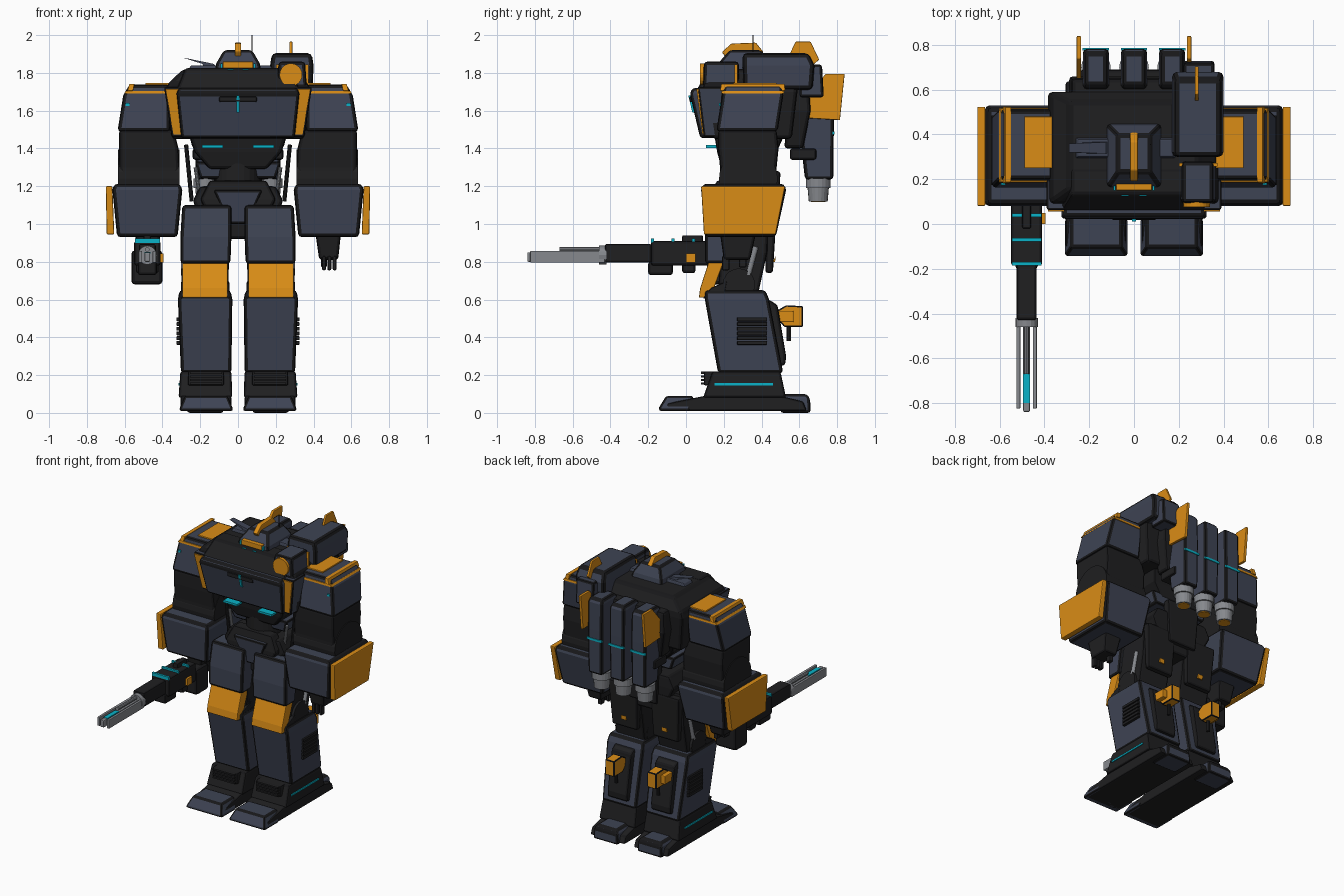
import bpy, bmesh, math
from mathutils import Vector, Matrix


def mat(name, rgb):
    m = bpy.data.materials.new(name)
    m.diffuse_color = (*rgb, 1)
    return m


NAVY = mat("slate_blue", (0.048, 0.057, 0.088))
BLACK = mat("charcoal", (0.014, 0.014, 0.015))
EDGE = mat("edge_black", (0.009, 0.009, 0.010))
ORANGE = mat("amber", (0.70, 0.265, 0.008))
GREY = mat("steel", (0.24, 0.25, 0.27))
CYAN = mat("cyan_glow", (0.003, 0.45, 0.58))


def finish(name, bm, m, bev=0.0, mirror=False, edge=True):
    bmesh.ops.recalc_face_normals(bm, faces=bm.faces)
    me = bpy.data.meshes.new(name)
    bm.to_mesh(me)
    bm.free()
    me.materials.append(m)
    o = bpy.data.objects.new(name, me)
    bpy.context.collection.objects.link(o)
    if bev:
        b = o.modifiers.new("chamfer", 'BEVEL')
        b.width, b.segments, b.limit_method = bev * (1.25 if edge else 1), 2, 'ANGLE'
        if edge:
            me.materials.append(EDGE)
            b.material = 1
    if mirror:
        o.modifiers.new("mirror", 'MIRROR')
    return o


def stack(name, rects, m, bev=0.012, mirror=False, edge=True):
    """Loft through horizontal rectangles (x0, x1, y0, y1, z)."""
    bm = bmesh.new()
    rings = [[bm.verts.new(p) for p in ((a, c, z), (b, c, z), (b, d, z), (a, d, z))]
             for a, b, c, d, z in rects]
    bm.faces.new(rings[0])
    bm.faces.new(rings[-1])
    for r, s in zip(rings, rings[1:]):
        for i in range(4):
            j = (i + 1) % 4
            bm.faces.new((r[i], r[j], s[j], s[i]))
    return finish(name, bm, m, bev, mirror, edge)


def box(name, x0, x1, y0, y1, z0, z1, m, bev=0.0, mirror=False, edge=True):
    return stack(name, [(x0, x1, y0, y1, z0), (x0, x1, y0, y1, z1)], m, bev, mirror, edge)


def prism(name, prof, x0, x1, m, bev=0.012, mirror=False, edge=True):
    """Side profile of (y, z) points extruded across x."""
    bm = bmesh.new()
    a = [bm.verts.new((x0, y, z)) for y, z in prof]
    b = [bm.verts.new((x1, y, z)) for y, z in prof]
    bm.faces.new(a)
    bm.faces.new(b)
    for i in range(len(prof)):
        j = (i + 1) % len(prof)
        bm.faces.new((a[i], a[j], b[j], b[i]))
    return finish(name, bm, m, bev, mirror, edge)


def rod(name, p, q, r, m, r2=None, n=16, mirror=False):
    p, q = Vector(p), Vector(q)
    bm = bmesh.new()
    rot = (q - p).to_track_quat('Z', 'Y').to_matrix().to_4x4()
    bmesh.ops.create_cone(bm, cap_ends=True, segments=n, radius1=r, radius2=r if r2 is None else r2,
                          depth=(q - p).length, matrix=Matrix.Translation((p + q) / 2) @ rot)
    return finish(name, bm, m, 0, mirror)


# Feet
prism("sole", [(-0.12, 0.01), (0.64, 0.01), (0.62, 0.06), (0.50, 0.09), (0.10, 0.09), (-0.10, 0.05)],
      0.035, 0.305, BLACK, 0.008, True)
stack("toe_cap", [(0.025, 0.312, -0.145, 0.02, 0.01), (0.03, 0.307, -0.142, 0.025, 0.03),
                  (0.055, 0.282, -0.105, 0.04, 0.09)], NAVY, 0.01, True)
stack("heel_block", [(0.075, 0.27, 0.50, 0.66, 0.0), (0.08, 0.265, 0.50, 0.657, 0.075),
                     (0.095, 0.25, 0.50, 0.64, 0.10)], NAVY, 0.012, True)
# Ankles
stack("ankle_cuff", [(0.03, 0.315, 0.09, 0.53, 0.08), (0.035, 0.305, 0.14, 0.50, 0.22)], BLACK, 0.01, True)
box("ankle_glow_strip", 0.306, 0.316, 0.15, 0.46, 0.145, 0.157, CYAN, 0, True)
box("ankle_vent", 0.075, 0.265, 0.095, 0.19, 0.145, 0.22, BLACK, 0.006, True)
for i in range(4):
    box("ankle_louvre", 0.085, 0.255, 0.08, 0.10, 0.15 + i * 0.019, 0.161 + i * 0.019, BLACK, 0, True)
# Shins
stack("shin", [(0.035, 0.302, 0.17, 0.515, 0.21), (0.03, 0.318, 0.10, 0.44, 0.60),
               (0.04, 0.31, 0.10, 0.42, 0.65)], NAVY, 0.014, True)
for i in range(6):
    box("shin_side_louvre", 0.295, 0.326, 0.27, 0.43, 0.36 + i * 0.025, 0.381 + i * 0.025, BLACK, 0.004, True)
prism("calf_panel", [(0.44, 0.25), (0.525, 0.25), (0.53, 0.30), (0.485, 0.57), (0.44, 0.60), (0.40, 0.60)],
      0.09, 0.25, BLACK, 0.012, True)
prism("calf_bracket", [(0.48, 0.54), (0.53, 0.57), (0.62, 0.565), (0.62, 0.455), (0.52, 0.455), (0.49, 0.49)],
      0.13, 0.20, ORANGE, 0.006, True)
box("calf_bracket_arm", 0.20, 0.235, 0.48, 0.57, 0.48, 0.54, ORANGE, 0.006, True, False)
rod("calf_pin", (0.165, 0.545, 0.38), (0.165, 0.545, 0.50), 0.012, BLACK, n=10, mirror=True)
# Knees and thighs
prism("knee_guard", [(0.068, 0.61), (0.13, 0.61), (0.20, 0.80), (0.19, 0.815), (0.125, 0.815), (0.075, 0.66)],
      0.055, 0.295, ORANGE, 0.006, True, False)
prism("knee_side", [(0.09, 0.605), (0.20, 0.605), (0.22, 0.70), (0.13, 0.66)], 0.045, 0.303, BLACK, 0.006, True)
rod("knee_joint", (0.05, 0.28, 0.68), (0.30, 0.28, 0.68), 0.085, BLACK, n=20, mirror=True)
stack("thigh_core", [(0.055, 0.28, 0.17, 0.38, 0.62), (0.045, 0.285, 0.18, 0.43, 0.85),
                     (0.05, 0.28, 0.18, 0.44, 1.08)], BLACK, 0.012, True)
stack("thigh_plate", [(0.04, 0.305, 0.10, 0.21, 0.79), (0.035, 0.305, 0.10, 0.23, 0.93),
                      (0.035, 0.295, 0.12, 0.26, 1.10)], NAVY, 0.014, True)
stack("rear_thigh_plate", [(0.06, 0.26, 0.42, 0.46, 0.74), (0.05, 0.28, 0.42, 0.48, 1.06)], BLACK, 0.012, True)
prism("rear_thigh_mark", [(0.46, 0.80), (0.472, 0.80), (0.474, 0.83)], 0.14, 0.18, ORANGE, 0, True)
rod("thigh_piston", (0.288, 0.33, 0.73), (0.288, 0.37, 0.88), 0.014, GREY, n=12, mirror=True)
# Pelvis and waist
stack("pelvis", [(-0.14, 0.14, 0.20, 0.46, 0.92), (-0.24, 0.24, 0.18, 0.48, 1.12),
                 (-0.20, 0.20, 0.18, 0.48, 1.20)], BLACK, 0.014)
stack("hip_front_plate", [(-0.17, 0.17, 0.14, 0.22, 1.07), (-0.20, 0.20, 0.14, 0.22, 1.13),
                          (-0.15, 0.15, 0.16, 0.24, 1.23)], BLACK, 0.012)
stack("crotch_plate", [(-0.05, 0.05, 0.15, 0.24, 1.0), (-0.13, 0.13, 0.125, 0.24, 1.18)], NAVY, 0.01)
rod("waist_turret", (0, 0.30, 1.18), (0, 0.30, 1.32), 0.12, BLACK, n=24)
stack("waist_block", [(-0.20, 0.20, 0.24, 0.46, 1.24), (-0.23, 0.23, 0.22, 0.46, 1.33)], NAVY, 0.012)
stack("rear_skirt", [(-0.11, 0.11, 0.44, 0.49, 0.98), (-0.13, 0.13, 0.44, 0.50, 1.28)], BLACK, 0.012)
rod("waist_piston", (0.245, 0.25, 1.12), (0.275, 0.25, 1.42), 0.011, BLACK, n=10, mirror=True)
rod("waist_hose", (0.20, 0.23, 1.13), (0.225, 0.23, 1.30), 0.010, GREY, n=10, mirror=True)
# Torso
stack("belly", [(-0.15, 0.15, 0.19, 0.46, 1.29), (-0.23, 0.23, 0.165, 0.48, 1.38),
                (-0.26, 0.26, 0.15, 0.52, 1.47)], BLACK, 0.014)
prism("belly_glow_slit", [(0.105, 1.403), (0.165, 1.403), (0.165, 1.417), (0.105, 1.417)],
      0.08, 0.19, CYAN, 0, True)
stack("torso", [(-0.35, 0.35, 0.14, 0.56, 1.45), (-0.385, 0.385, 0.09, 0.59, 1.70),
                (-0.375, 0.375, 0.09, 0.59, 1.74), (-0.29, 0.29, 0.15, 0.55, 1.82)], BLACK, 0.016)
stack("chest_wing", [(0.25, 0.35, 0.095, 0.18, 1.46), (0.25, 0.392, 0.062, 0.20, 1.725)], NAVY, 0.008, True)
stack("chest_side_panel", [(0.29, 0.342, 0.087, 0.10, 1.475), (0.31, 0.384, 0.055, 0.07, 1.715)],
      ORANGE, 0, True)
stack("chest_plate", [(-0.30, 0.30, 0.075, 0.20, 1.455), (-0.325, 0.325, 0.02, 0.18, 1.69),
                      (-0.315, 0.315, 0.035, 0.18, 1.72)], NAVY, 0.012)
stack("chest_brow", [(-0.325, 0.325, 0.055, 0.20, 1.71), (-0.28, 0.28, 0.13, 0.25, 1.825)], BLACK, 0.012)
box("chest_slot", -0.10, 0.10, 0.018, 0.04, 1.645, 1.675, BLACK, 0.006)
prism("chest_glow_stem", [(0.034, 1.59), (0.05, 1.59), (0.03, 1.68), (0.012, 1.68)], -0.008, 0.008, CYAN, 0)
# Head
stack("collar", [(-0.27, 0.20, 0.29, 0.39, 1.80), (-0.25, 0.17, 0.30, 0.38, 1.84)], NAVY, 0.006, edge=False)
stack("head", [(-0.125, 0.125, 0.16, 0.45, 1.80), (-0.115, 0.115, 0.17, 0.44, 1.85),
               (-0.075, 0.075, 0.23, 0.40, 1.92)], NAVY, 0.012)
box("visor", -0.08, 0.08, 0.15, 0.20, 1.825, 1.86, ORANGE, 0.004, edge=False)
box("eye", 0.025, 0.055, 0.125, 0.16, 1.81, 1.82, CYAN, 0, True)
box("cheek_light", 0.082, 0.092, 0.15, 0.17, 1.825, 1.85, CYAN, 0, True)
prism("head_crest", [(0.19, 1.91), (0.24, 1.955), (0.37, 1.96), (0.41, 1.91), (0.36, 1.89), (0.22, 1.87)],
      -0.017, 0.017, ORANGE, 0.005, edge=False)
rod("whip_antenna", (0.073, 0.355, 1.80), (0.073, 0.355, 2.0), 0.003, BLACK, n=6)
stack("blade_antenna", [(-0.16, -0.09, 0.31, 0.37, 1.81), (-0.19, -0.13, 0.315, 0.365, 1.848),
                        (-0.29, -0.285, 0.32, 0.36, 1.88)], NAVY, 0)
# Searchlight and shoulder pod
stack("searchlight_case", [(0.205, 0.365, 0.09, 0.28, 1.72), (0.215, 0.355, 0.095, 0.28, 1.86)], NAVY, 0.014)
rod("searchlight_lens", (0.28, 0.075, 1.79), (0.28, 0.11, 1.79), 0.06, ORANGE, n=24)
box("searchlight_band", 0.20, 0.372, 0.258, 0.272, 1.73, 1.845, ORANGE)
stack("shoulder_pod", [(0.175, 0.395, 0.305, 0.67, 1.71), (0.17, 0.40, 0.30, 0.68, 1.84),
                       (0.18, 0.39, 0.30, 0.65, 1.905)], NAVY, 0.018)
stack("pod_mount", [(0.22, 0.36, 0.60, 0.73, 1.67), (0.22, 0.36, 0.60, 0.72, 1.845)], NAVY, 0.012)
prism("pod_fin", [(0.54, 1.88), (0.58, 1.965), (0.66, 1.965), (0.705, 1.87), (0.67, 1.84), (0.56, 1.84)],
      0.272, 0.288, ORANGE, 0.003, edge=False)
# Backpack with three boosters
stack("backpack", [(-0.24, 0.24, 0.52, 0.62, 1.40), (-0.29, 0.29, 0.54, 0.66, 1.60),
                   (-0.28, 0.28, 0.54, 0.65, 1.74)], BLACK, 0.014)
box("backpack_bracket", -0.24, 0.24, 0.55, 0.69, 1.34, 1.40, BLACK, 0.01)
for x in (-0.17, 0, 0.17):
    stack("booster", [(x - 0.055, x + 0.055, 0.63, 0.78, 1.235), (x - 0.058, x + 0.058, 0.595, 0.783, 1.55),
                      (x - 0.058, x + 0.058, 0.60, 0.78, 1.74), (x - 0.05, x + 0.05, 0.62, 0.765, 1.77)],
          NAVY, 0.014)
    box("booster_glow", x - 0.059, x + 0.059, 0.776, 0.787, 1.475, 1.49, CYAN)
    rod("nozzle_ring", (x, 0.70, 1.19), (x, 0.70, 1.24), 0.066, GREY, n=20)
    rod("nozzle", (x, 0.70, 1.12), (x, 0.70, 1.21), 0.05, GREY, r2=0.058, n=20)
    rod("nozzle_flame", (x, 0.70, 1.116), (x, 0.70, 1.125), 0.038, ORANGE, n=20)
prism("back_fin", [(0.65, 1.56), (0.65, 1.69), (0.74, 1.795), (0.84, 1.795), (0.815, 1.55)],
      0.236, 0.256, ORANGE, 0.004, True, False)
# Shoulders and upper arms
rod("shoulder_joint", (0.28, 0.34, 1.58), (0.40, 0.34, 1.58), 0.11, BLACK, n=20, mirror=True)
stack("shoulder_armour", [(0.36, 0.638, 0.16, 0.485, 1.49), (0.36, 0.608, 0.19, 0.515, 1.68),
                          (0.36, 0.575, 0.20, 0.51, 1.738)], NAVY, 0.014, True)
stack("shoulder_trim", [(0.37, 0.603, 0.186, 0.519, 1.69), (0.37, 0.595, 0.188, 0.517, 1.704)], ORANGE, 0, True)
stack("shoulder_outer_trim", [(0.556, 0.586, 0.18, 0.525, 1.705), (0.548, 0.575, 0.187, 0.522, 1.742)],
      ORANGE, 0.003, True, False)
box("shoulder_top_panel", 0.36, 0.49, 0.25, 0.48, 1.72, 1.747, ORANGE, 0.003, True, False)
box("shoulder_glow", 0.575, 0.595, 0.175, 0.20, 1.625, 1.64, CYAN, 0, True)
stack("upper_arm", [(0.33, 0.60, 0.18, 0.47, 1.18), (0.31, 0.63, 0.18, 0.48, 1.30), (0.315, 0.63, 0.17, 0.49, 1.40),
                    (0.34, 0.63, 0.17, 0.48, 1.50)], BLACK, 0.014, True)
rod("elbow_disc", (0.31, 0.33, 1.24), (0.636, 0.33, 1.24), 0.155, BLACK, n=28, mirror=True)
# Forearms and hands
stack("forearm", [(0.32, 0.64, 0.105, 0.475, 0.93), (0.295, 0.665, 0.08, 0.53, 1.18),
                  (0.305, 0.655, 0.09, 0.52, 1.213)], NAVY, 0.015, True)
stack("forearm_shield", [(0.655, 0.695, 0.095, 0.475, 0.945), (0.665, 0.70, 0.08, 0.525, 1.20)],
      ORANGE, 0.006, True, False)
stack("hand", [(0.43, 0.53, 0.20, 0.34, 0.81), (0.41, 0.545, 0.18, 0.37, 0.95)], BLACK, 0.012, True)
for i in range(3):
    box("finger", 0.445 + i * 0.028, 0.466 + i * 0.028, 0.19, 0.23, 0.755, 0.83, BLACK, 0.006, True)
box("thumb", 0.44, 0.47, 0.28, 0.32, 0.77, 0.83, BLACK, 0.006, True)
# Rotary gun in one hand
G = -0.48
box("gun_receiver", G - 0.07, G + 0.07, -0.185, 0.12, 0.78, 0.91, BLACK, 0.01)
box("gun_grip", G - 0.035, G + 0.035, 0.08, 0.30, 0.78, 0.86, BLACK, 0.01)
box("gun_drum", G - 0.085, G + 0.08, 0.11, 0.25, 0.68, 0.86, BLACK, 0.015)
box("gun_magazine", G - 0.06, G + 0.06, -0.02, 0.05, 0.74, 0.80, BLACK, 0.01)
box("gun_foregrip", G - 0.05, G + 0.05, -0.20, -0.07, 0.73, 0.80, BLACK, 0.01)
box("gun_top_rail", G - 0.02, G + 0.02, -0.02, 0.09, 0.90, 0.94, BLACK, 0.006)
box("gun_side_panel", G + 0.06, G + 0.085, 0.0, 0.05, 0.795, 0.845, ORANGE, 0, edge=False)
for y in (0.04, -0.07, -0.178):
    box("gun_glow_band", G - 0.066, G + 0.066, y - 0.008, y + 0.008, 0.90, 0.922, CYAN)
box("gun_shroud", G - 0.045, G + 0.045, -0.43, -0.18, 0.795, 0.895, BLACK, 0.01)
rod("barrel_collar", (G, -0.46, 0.835), (G, -0.42, 0.835), 0.05, GREY, n=16)
box("main_barrel", G - 0.015, G + 0.015, -0.84, -0.43, 0.80, 0.85, GREY, 0.006, edge=False)
rod("upper_barrel", (G, -0.67, 0.865), (G, -0.43, 0.865), 0.012, GREY, n=10)
for s in (-1, 1):
    x = G + s * 0.037
    box("side_barrel", x - 0.009, x + 0.009, -0.825, -0.43, 0.795, 0.858, GREY, 0.004, edge=False)
box("barrel_glow", G - 0.016, G + 0.016, -0.80, -0.67, 0.843, 0.853, CYAN)
